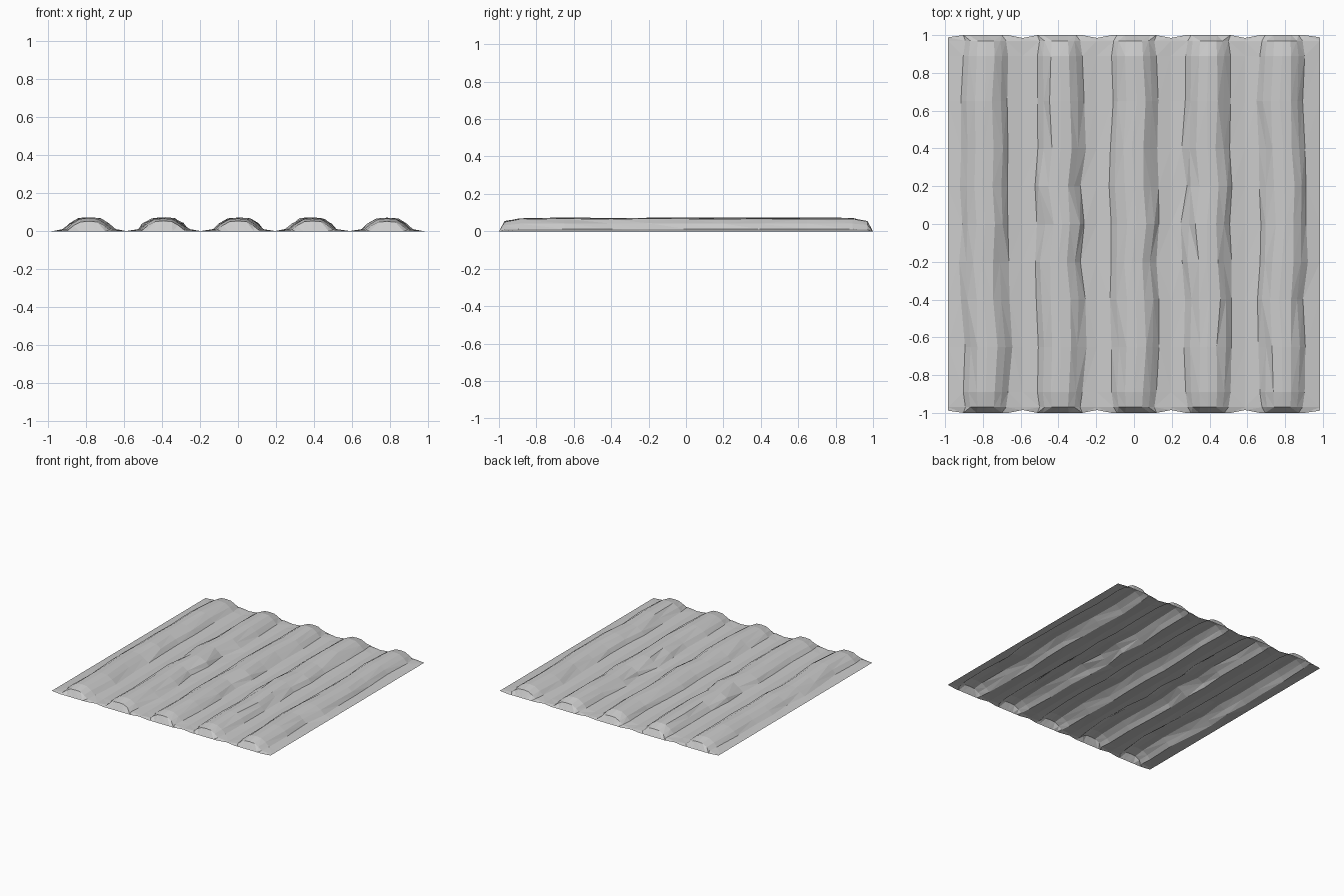
import bpy, bmesh, math, random

if "Cube" in bpy.data.objects:
    bpy.data.objects.remove(bpy.data.objects["Cube"])

random.seed(4)

# Ridge cross-section: offset from ridge centre, height
PROFILE = [(-0.125, 0.012), (-0.095, 0.041), (-0.05, 0.068), (0.0, 0.072),
           (0.05, 0.068), (0.09, 0.043), (0.125, 0.012)]
CENTRES = [-0.785 + 0.3925 * i for i in range(5)]
HALF_X = 0.985

# Stations along the furrows: y, height factor, width factor
HALF = [(1.0, 0.0, 0.95), (0.97, 0.74, 0.86), (0.89, 0.96, 0.95), (0.65, 1.0, 1.0),
        (0.4, 0.97, 1.0), (0.2, 0.98, 1.0)]
STATIONS = [(-y, h, w) for y, h, w in HALF] + [(0.0, 1.0, 1.0)] + HALF[::-1]


def section(y, h, w):
    """One row of points across the whole field."""
    end = abs(y) > 0.99
    row = [(-HALF_X, y * (0.988 if end else 1), 0)]
    for i, c in enumerate(CENTRES):
        shift = 0 if abs(y) > 0.8 else random.uniform(-0.012, 0.012)
        lift = random.uniform(0.96, 1.04)
        for dx, z in PROFILE:
            jitter = 0 if abs(y) > 0.8 else random.uniform(-0.008, 0.008)
            row.append((c + dx * w + shift + jitter, y, z * h * lift))
        # flat furrow between ridges
        if i < 4:
            x = c + 0.196
            row.append((x, y * (0.985 if end else 1), 0.002 if not end else 0))
    row.append((HALF_X, y * (0.988 if end else 1), 0))
    return row


# Ploughed soil sheet, open underneath
bm = bmesh.new()
rows = [[bm.verts.new(p) for p in section(*s)] for s in STATIONS]
for a, b in zip(rows, rows[1:]):
    for i in range(len(a) - 1):
        q = (a[i], a[i + 1], b[i + 1], b[i])
        # irregular facets from alternating diagonals
        if random.random() < 0.5:
            bm.faces.new((q[0], q[1], q[2]))
            bm.faces.new((q[0], q[2], q[3]))
        else:
            bm.faces.new((q[0], q[1], q[3]))
            bm.faces.new((q[1], q[2], q[3]))
mesh = bpy.data.meshes.new("ploughed_soil")
bm.to_mesh(mesh)
bm.free()
soil = bpy.data.objects.new("ploughed_soil", mesh)
bpy.context.collection.objects.link(soil)
